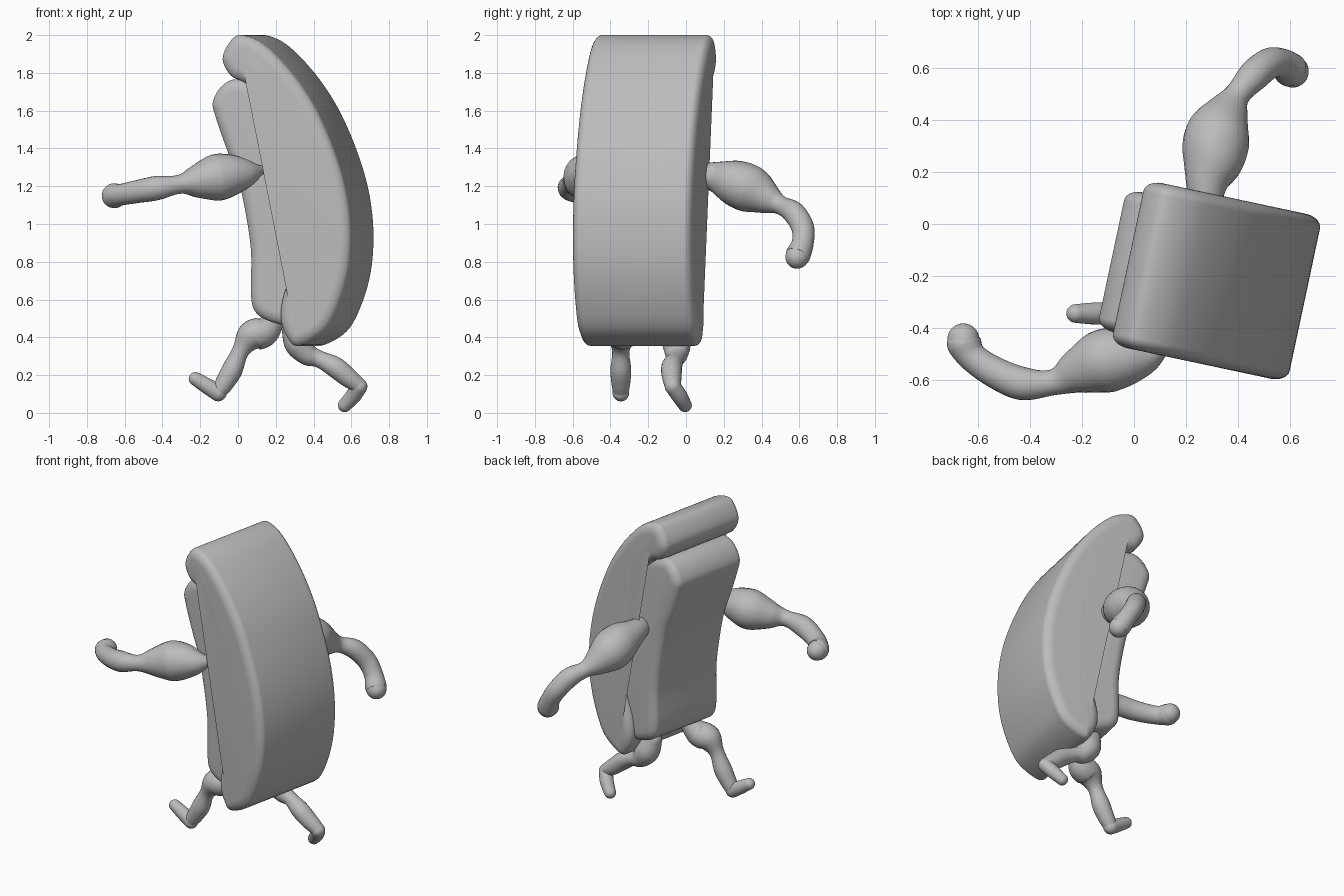
import bpy, bmesh, math
from mathutils import Vector

if "Cube" in bpy.data.objects:
    bpy.data.objects.remove(bpy.data.objects["Cube"])

grey = bpy.data.materials.new("plain grey")
grey.use_nodes = True
grey.diffuse_color = (0.5, 0.5, 0.5, 1)
grey.node_tree.nodes["Principled BSDF"].inputs["Base Color"].default_value = (0.5, 0.5, 0.5, 1)

CENTRE = Vector((0.32, -0.22, 0))
U = Vector((0.978, -0.208, 0))    # across the body, towards its back
V = Vector((0.208, 0.978, 0))     # along the body's width


def spline(points, steps, closed=False):
    """Catmull-Rom curve through points of any dimension."""
    pts = [Vector(p) for p in points]
    n = len(pts)
    at = (lambda i: pts[i % n]) if closed else (lambda i: pts[max(0, min(n - 1, i))])
    out = []
    for i in range(n if closed else n - 1):
        a, b, c, d = (at(i + k) for k in (-1, 0, 1, 2))
        for s in range(steps):
            t = s / steps
            out.append(0.5 * (2 * b + (c - a) * t + (2 * a - 5 * b + 4 * c - d) * t ** 2
                              + (3 * b - a - 3 * c + d) * t ** 3))
    return out if closed else out + [pts[-1]]


def loft(name, rings):
    """Skin a list of equal rings, closing both ends."""
    bm = bmesh.new()
    loops = [[bm.verts.new(p) for p in ring] for ring in rings]
    n = len(loops[0])
    for a, b in zip(loops, loops[1:]):
        for i in range(n):
            j = (i + 1) % n
            bm.faces.new((a[i], a[j], b[j], b[i]))
    caps = [bm.faces.new(loops[0][::-1]), bm.faces.new(loops[-1])]
    bmesh.ops.recalc_face_normals(bm, faces=bm.faces)
    bmesh.ops.triangulate(bm, faces=caps, ngon_method='EAR_CLIP')
    mesh = bpy.data.meshes.new(name)
    bm.to_mesh(mesh)
    bm.free()
    mesh.materials.append(grey)
    obj = bpy.data.objects.new(name, mesh)
    bpy.context.collection.objects.link(obj)
    bpy.ops.object.select_all(action='DESELECT')
    obj.select_set(True)
    bpy.context.view_layer.objects.active = obj
    bpy.ops.object.shade_smooth_by_angle(angle=math.radians(50))
    return obj


def slab(name, profile, half, depth, inset):
    """Extrude a (u, z) profile along V with elliptically rounded rims."""
    curve = spline(profile, 6, closed=True)
    n = len(curve)
    area = sum(curve[i - 1].cross(curve[i]) for i in range(n))
    inward = []
    for i in range(n):
        t = (curve[(i + 1) % n] - curve[i - 1]).normalized()
        inward.append(Vector((-t.y, t.x)) * math.copysign(1, area))
    steps = 7
    arc = [math.pi / 2 * k / steps for k in range(steps + 1)]
    levels = [(-half + depth * (1 - math.sin(a)), inset * (1 - math.cos(a)))
              for a in reversed(arc)]
    levels += [(-v, shrink) for v, shrink in reversed(levels)]
    rings = []
    for v, shrink in levels:
        ring = [p + q * shrink for p, q in zip(curve, inward)]
        rings.append([CENTRE + U * p.x + V * v + Vector((0, 0, p.y)) for p in ring])
    return loft(name, rings)


def limb(name, stations, sides=24):
    """Tube through (x, y, z, radius) stations with rounded ends."""
    path = spline(stations, 6)
    pos = [p.to_3d() for p in path]
    rad = [p.w for p in path]
    n = len(pos)
    tangents = [(pos[min(i + 1, n - 1)] - pos[max(i - 1, 0)]).normalized() for i in range(n)]
    arc = [math.pi / 2 * k / 6 for k in range(1, 6)] + [1.54]
    frames = [(pos[0] - tangents[0] * rad[0] * math.sin(a), rad[0] * math.cos(a), tangents[0])
              for a in reversed(arc)]
    frames += list(zip(pos, rad, tangents))
    frames += [(pos[-1] + tangents[-1] * rad[-1] * math.sin(a), rad[-1] * math.cos(a), tangents[-1])
               for a in arc]
    side = tangents[0].orthogonal().normalized()
    rings = []
    for p, r, t in frames:
        side = (side - t * side.dot(t)).normalized()
        up = t.cross(side)
        rings.append([p + r * (side * math.cos(w) + up * math.sin(w))
                      for w in (math.tau * k / sides for k in range(sides))])
    return loft(name, rings)


# Curved outer shell
slab("outer_shell", [
    (-.26, 2.0), (-.155, 1.97), (-.05, 1.885), (.07, 1.745), (.175, 1.575), (.27, 1.35),
    (.325, 1.15), (.346, .95), (.332, .75), (.28, .57), (.2, .43), (.06, .355), (.0, .4),
    (-.035, .5), (-.02, .62), (.035, .78), (.055, .95), (.03, 1.2), (-.035, 1.45),
    (-.125, 1.64), (-.22, 1.74), (-.305, 1.785), (-.35, 1.87), (-.318, 1.955)],
    0.325, 0.045, 0.065)

# Inner block held by the shell
slab("inner_block", [
    (-.27, 1.765), (-.36, 1.735), (-.413, 1.65), (-.4, 1.57), (-.34, 1.4), (-.28, 1.25),
    (-.235, 1.05), (-.207, .85), (-.207, .62), (-.18, .53), (-.1, .483), (0, .465),
    (.1, .5), (.15, .8), (.15, 1.2), (.05, 1.5), (-.1, 1.7)], 0.275, 0.045, 0.065)

# Arms
limb("right_arm", [
    (.12, -.47, 1.285, .025), (.05, -.5, 1.27, .075), (-.03, -.515, 1.26, .11),
    (-.12, -.53, 1.245, .123), (-.22, -.57, 1.225, .088), (-.31, -.61, 1.21, .05),
    (-.43, -.615, 1.19, .064), (-.54, -.57, 1.17, .06), (-.62, -.515, 1.155, .057),
    (-.653, -.465, 1.15, .066), (-.658, -.445, 1.15, .062)])
limb("left_arm", [
    (.28, .05, 1.26, .055), (.28, .15, 1.25, .08), (.305, .25, 1.22, .12),
    (.325, .35, 1.18, .124), (.365, .44, 1.13, .08), (.4, .5, 1.1, .05),
    (.46, .57, 1.06, .06), (.52, .618, .98, .06), (.57, .618, .9, .058),
    (.602, .595, .84, .066), (.612, .588, .825, .062)])

# Legs and feet
limb("right_leg", [
    (.2, -.3, .49, .05), (.14, -.33, .43, .08), (.07, -.34, .405, .08), (.015, -.345, .33, .046),
    (-.03, -.345, .23, .055), (-.07, -.345, .16, .05), (-.1, -.345, .115, .043)])
limb("right_foot", [(-.105, -.345, .105, .044), (-.16, -.345, .14, .042), (-.225, -.345, .18, .036)])
limb("left_leg", [
    (.29, -.06, .45, .06), (.32, -.05, .37, .075), (.37, -.05, .31, .06), (.43, -.055, .285, .045),
    (.51, -.075, .245, .055), (.58, -.075, .19, .052), (.64, -.07, .145, .042)])
limb("left_foot", [(.642, -.07, .14, .043), (.61, -.035, .09, .042), (.565, -.005, .04, .036)])
